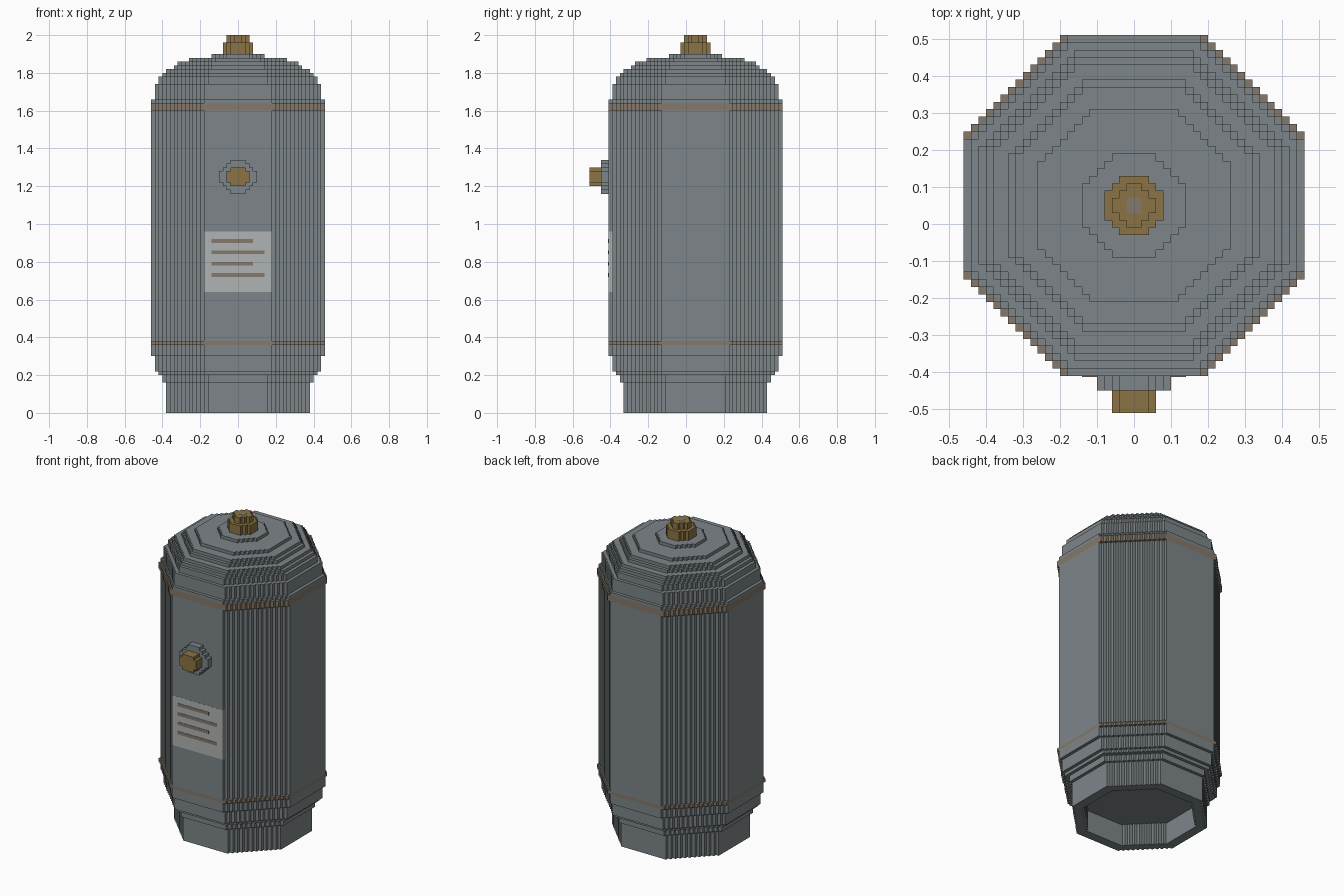
import bpy, bmesh

cube = bpy.data.objects.get("Cube")
if cube:
    bpy.data.objects.remove(cube, do_unlink=True)

STEP = 0.02       # block size
CENTRE_Y = 0.05   # tank axis
VALVE_Z = 1.25    # side valve axis


def material(name, rgb):
    m = bpy.data.materials.new(name)
    m.use_nodes = True
    m.diffuse_color = (*rgb, 1)
    m.node_tree.nodes["Principled BSDF"].inputs["Base Color"].default_value = (*rgb, 1)
    return m


steel = material("steel grey", (0.205, 0.235, 0.246))
brass = material("brass", (0.258, 0.175, 0.058))
brown = material("grey brown", (0.235, 0.191, 0.147))
paper = material("label grey", (0.434, 0.451, 0.451))


def outline(ax, ay, n):
    """Octagon with n block-sized stairs on each diagonal."""
    q = []
    for k in range(n + 1):
        q.append((ax - k * STEP, ay - (n - k) * STEP))
        if k < n:
            q.append((ax - (k + 1) * STEP, ay - (n - k) * STEP))
    flip = q[::-1]
    return (q + [(-x, y) for x, y in flip] + [(-x, -y) for x, y in q]
            + [(x, -y) for x, y in flip])


def upright(x, y, h):
    return (x, y + CENTRE_Y, h)


def forward(x, y, h):
    return (x, h, y + VALVE_Z)


def stack(name, mat, layers, place=upright):
    """Prisms from (half width, half depth, stairs, start, end)."""
    bm = bmesh.new()
    for ax, ay, n, lo, hi in layers:
        pts = outline(ax, ay, n)
        a = [bm.verts.new(place(x, y, lo)) for x, y in pts]
        b = [bm.verts.new(place(x, y, hi)) for x, y in pts]
        bm.faces.new(a[::-1])
        bm.faces.new(b)
        for i in range(len(pts)):
            j = (i + 1) % len(pts)
            bm.faces.new((a[i], a[j], b[j], b[i]))
    bmesh.ops.recalc_face_normals(bm, faces=bm.faces)
    me = bpy.data.meshes.new(name)
    bm.to_mesh(me)
    bm.free()
    me.materials.append(mat)
    ob = bpy.data.objects.new(name, me)
    bpy.context.collection.objects.link(ob)
    return ob


def rings(start, table):
    """Stacked octagon layers from (half width, flat half, top)."""
    out = []
    for a, flat, top in table:
        out.append((a, a, round((a - flat) / STEP), start, top))
        start = top
    return out


def plate(name, mat, x0, x1, z0, z1, y0, y1):
    bpy.ops.mesh.primitive_cube_add(
        size=1, location=((x0 + x1) / 2, (y0 + y1) / 2, (z0 + z1) / 2))
    ob = bpy.context.object
    ob.name = name
    ob.scale = (x1 - x0, y1 - y0, z1 - z0)
    ob.data.materials.append(mat)


# Hollow foot
foot = stack("foot_ring", steel, rings(0, [(0.38, 0.16, 0.16)]))
cutter = stack("foot_cutter", steel, rings(-0.1, [(0.32, 0.14, 0.14)]))
cutter.hide_render = True
cutter.hide_viewport = True
cut = foot.modifiers.new("hollow", "BOOLEAN")
cut.operation = "DIFFERENCE"
cut.solver = "EXACT"
cut.object = cutter

# Tank shell and shoulders
stack("lower_shell", steel, rings(0.16, [
    (0.40, 0.16, 0.20), (0.42, 0.18, 0.22), (0.44, 0.18, 0.30), (0.46, 0.18, 0.36)]))
stack("main_shell", steel, rings(0.38, [(0.46, 0.18, 1.60)]))
stack("dome", steel, rings(1.64, [
    (0.46, 0.18, 1.66), (0.44, 0.18, 1.74), (0.42, 0.16, 1.78), (0.40, 0.16, 1.80),
    (0.38, 0.16, 1.82), (0.34, 0.14, 1.84), (0.32, 0.14, 1.86), (0.26, 0.12, 1.88),
    (0.14, 0.06, 1.90)]))

# Bands
stack("lower_band", brown, rings(0.36, [(0.46, 0.20, 0.38)]))
stack("upper_band", brown, rings(1.60, [(0.46, 0.20, 1.64)]))

# Top cap
stack("top_cap", brass, rings(1.90, [(0.08, 0.04, 1.96), (0.06, 0.02, 2.0)]))
plate("cap_centre", brown, -0.02, 0.02, 1.995, 2.001, CENTRE_Y - 0.02, CENTRE_Y + 0.02)

# Front valve
stack("valve_collar", steel, [(0.10, 0.09, 3, -0.45, -0.40)], forward)
stack("valve_knob", brass, [(0.06, 0.05, 1, -0.51, -0.45)], forward)

# Label with printed bars
plate("label", paper, -0.181, 0.181, 0.64, 0.96, -0.411, -0.39)
for i in range(4):
    z = 0.90 - i * 0.06
    plate(f"label_bar_{i + 1}", brown, -0.14, 0.14 if i % 2 else 0.08,
          z, z + STEP, -0.413, -0.408)
